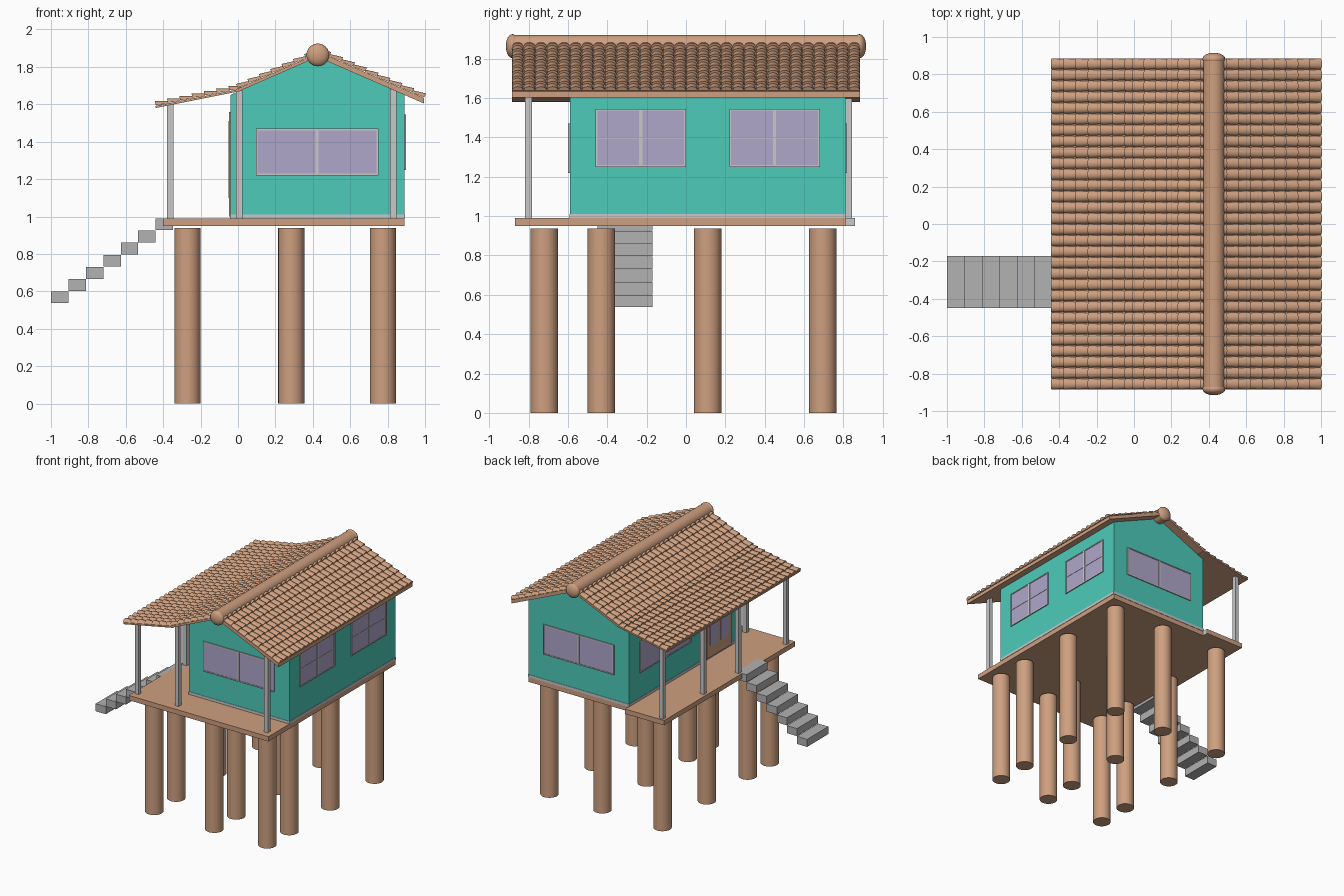
import bpy, bmesh, math
from mathutils import Vector, Matrix

if "Cube" in bpy.data.objects:
    bpy.data.objects.remove(bpy.data.objects["Cube"])


def mat(name, r, g, b):
    m = bpy.data.materials.new(name)
    m.diffuse_color = (r, g, b, 1)
    m.use_nodes = True
    m.node_tree.nodes["Principled BSDF"].inputs["Base Color"].default_value = m.diffuse_color
    return m


TEAL = mat("teal_wall", 0.074, 0.6, 0.49)
WOOD = mat("warm_wood", 0.62, 0.35, 0.215)
GLASS = mat("lilac_glass", 0.43, 0.39, 0.6)
PALE = mat("pale_grey", 0.58, 0.58, 0.59)
STONE = mat("step_grey", 0.445, 0.445, 0.445)


def finish(name, bm, material, smooth=False):
    bmesh.ops.recalc_face_normals(bm, faces=bm.faces)
    me = bpy.data.meshes.new(name)
    bm.to_mesh(me)
    bm.free()
    ob = bpy.data.objects.new(name, me)
    bpy.context.collection.objects.link(ob)
    me.materials.append(material)
    if smooth:
        bpy.ops.object.select_all(action='DESELECT')
        ob.select_set(True)
        bpy.context.view_layer.objects.active = ob
        bpy.ops.object.shade_smooth_by_angle(angle=math.radians(40))
    return ob


def box(name, x, y, z, material):
    bm = bmesh.new()
    m = Matrix.Translation(((x[0] + x[1]) / 2, (y[0] + y[1]) / 2, (z[0] + z[1]) / 2))
    m = m @ Matrix.Diagonal((x[1] - x[0], y[1] - y[0], z[1] - z[0], 1))
    bmesh.ops.create_cube(bm, size=1, matrix=m)
    return finish(name, bm, material)


def extrude_y(name, pts, y0, y1, material):
    # Extrude an x/z profile along y
    bm = bmesh.new()
    f = bm.faces.new([bm.verts.new((x, y0, z)) for x, z in pts])
    r = bmesh.ops.extrude_face_region(bm, geom=[f])
    vs = [v for v in r["geom"] if isinstance(v, bmesh.types.BMVert)]
    bmesh.ops.translate(bm, verts=vs, vec=(0, y1 - y0, 0))
    return finish(name, bm, material)


# Stilts
for i, x in enumerate((-0.27, 0.285, 0.775)):
    for j, y in enumerate((-0.72, -0.43, 0.11, 0.695)):
        bm = bmesh.new()
        bmesh.ops.create_cone(bm, cap_ends=True, segments=28, radius1=0.07, radius2=0.07,
                              depth=0.938, matrix=Matrix.Translation((x, y, 0.469)))
        finish(f"stilt_{i}_{j}", bm, WOOD, True)

# Floor deck, with the porch running slightly past the back wall
box("deck", (-0.40, 0.89), (-0.87, 0.81), (0.95, 0.99), WOOD)
box("porch_deck_end", (-0.40, -0.045), (0.81, 0.86), (0.95, 0.99), WOOD)
box("porch_end_trim", (-0.045, -0.038), (0.81, 0.86), (0.95, 0.99), PALE)

# House walls with gables, and base strip
extrude_y("house_walls", [(-0.04, 0.99), (0.89, 0.99), (0.89, 1.65), (0.425, 1.855), (-0.04, 1.65)],
          -0.59, 0.81, TEAL)
box("base_strip", (-0.043, 0.893), (-0.593, 0.813), (0.99, 1.012), PALE)

# Stairs
for i in range(7):
    x, top = -1 + 0.0933 * i, 0.60 + 0.065 * i
    box(f"step_{i}", (x, x + 0.0933), (-0.45, -0.17), (top - 0.063, top), STONE)

# Porch posts: left row and front row
for i, (x, y, top) in enumerate([(-0.363, -0.80, 1.603), (-0.363, -0.17, 1.603), (-0.363, 0.29, 1.603),
                                 (-0.363, 0.827, 1.603), (0.007, -0.80, 1.675), (0.83, -0.80, 1.68)]):
    box(f"post_{i}", (x - 0.017, x + 0.017), (y - 0.017, y + 0.017), (0.99, top), PALE)


def panel(name, axis, wall, out, u, z, bars_u, bars_z, material=GLASS, edge=0.009, bar=0.016):
    # Glazed plate on a wall; axis is the wall normal, out is its sign
    def plate(n, uu, zz, t, m):
        w = tuple(sorted((wall, wall + out * t)))
        if axis == 'x':
            box(n, w, uu, zz, m)
        else:
            box(n, uu, w, zz, m)
    plate(name + "_pane", u, z, 0.005, material)
    for k, e in enumerate((u[0], u[1] - edge)):
        plate(f"{name}_side_{k}", (e, e + edge), z, 0.009, PALE)
    for k, e in enumerate((z[0], z[1] - edge)):
        plate(f"{name}_rail_{k}", u, (e, e + edge), 0.009, PALE)
    for k, c in enumerate(bars_u):
        plate(f"{name}_mullion_{k}", (c - bar / 2, c + bar / 2), z, 0.0095, PALE)
    for k, c in enumerate(bars_z):
        plate(f"{name}_bar_{k}", u, (c - 0.003, c + 0.003), 0.008, PALE)


# Windows on all four walls
panel("front_window", 'y', -0.59, -1, (0.095, 0.75), (1.22, 1.47), [0.422], [])
panel("back_window", 'y', 0.81, 1, (0.095, 0.75), (1.22, 1.47), [0.422], [])
panel("right_window_a", 'x', 0.89, 1, (-0.46, 0.0), (1.25, 1.545), [-0.23], [1.397])
panel("right_window_b", 'x', 0.89, 1, (0.22, 0.68), (1.25, 1.545), [0.45], [1.397])
panel("porch_window", 'x', -0.04, -1, (0.0, 0.67), (1.22, 1.48), [0.335], [])

# Door with glazed lights
box("door", (-0.049, -0.04), (-0.53, -0.21), (1.0, 1.56), WOOD)
for i, y in enumerate((-0.49, -0.355)):
    for j, z in enumerate((1.10, 1.33)):
        box(f"door_light_{i}_{j}", (-0.052, -0.048), (y, y + 0.105), (z, z + 0.18), GLASS)


def roof_slope(name, hi, lo, rows, thick):
    # Board under the tiles
    extrude_y(name + "_board", [hi, lo, (lo[0], lo[1] + thick), (hi[0], hi[1] + thick)],
              -0.885, 0.885, WOOD)
    # Overlapping half-round tiles
    a, b = Vector((hi[0], 0, hi[1] + thick)), Vector((lo[0], 0, lo[1] + thick))
    d = b - a
    n = Vector((-d.z, 0, d.x)).normalized()
    if n.z < 0:
        n = -n
    cols, seg = 30, 8
    pitch = 1.77 / cols
    bm = bmesh.new()
    for r in range(rows):
        p, q = a + d * (r / rows), a + d * ((r + 1) / rows)
        for c in range(cols):
            y = -0.885 + pitch * (c + 0.5)
            rings = []
            for pos, rad, lift in ((p, 0.026, -0.006), (q, 0.0295, 0.004)):
                ring = []
                for k in range(seg + 1):
                    t = math.pi * k / seg
                    v = pos + n * (max(0, lift + 0.75 * rad * math.sin(t)))
                    ring.append(bm.verts.new((v.x, y + rad * math.cos(t), v.z)))
                rings.append(ring)
            for k in range(seg):
                bm.faces.new((rings[0][k], rings[0][k + 1], rings[1][k + 1], rings[1][k]))
            bm.faces.new(rings[1])
            bm.faces.new(rings[0])
            bm.faces.new((rings[0][0], rings[1][0], rings[1][-1], rings[0][-1]))
    finish(name + "_tiles", bm, WOOD, True)


# Roof: right slope, left slope, shallower porch slope
roof_slope("right_roof", (0.425, 1.853), (0.995, 1.604), 9, 0.03)
roof_slope("left_roof", (0.425, 1.853), (0.0, 1.667), 7, 0.018)
roof_slope("porch_roof", (0.02, 1.672), (-0.44, 1.58), 7, 0.012)

# Ridge cap with domed ends
bm = bmesh.new()
rot = Matrix.Rotation(math.pi / 2, 4, 'X')
bmesh.ops.create_cone(bm, cap_ends=True, segments=24, radius1=0.057, radius2=0.057, depth=1.78,
                      matrix=Matrix.Translation((0.427, 0, 1.864)) @ rot)
for s in (-1, 1):
    bmesh.ops.create_uvsphere(bm, u_segments=24, v_segments=12, radius=0.061,
                              matrix=Matrix.Translation((0.427, s * 0.882, 1.864))
                              @ Matrix.Diagonal((1, 0.55, 1, 1)) @ rot)
finish("ridge_cap", bm, WOOD, True)
